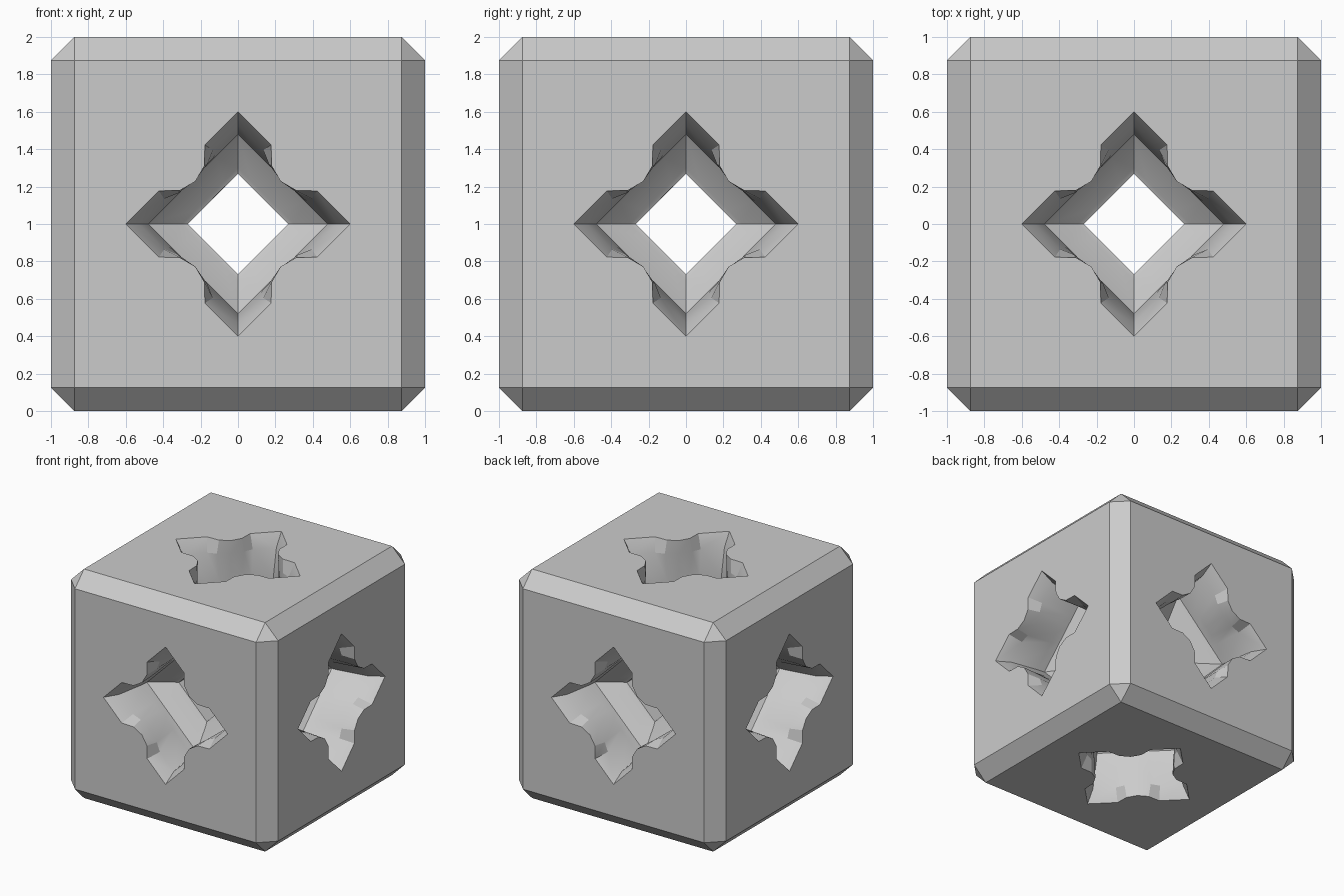
import bpy, bmesh, math
from mathutils import Matrix, Vector

cube = bpy.data.objects.get("Cube")
if cube:
    bpy.data.objects.remove(cube, do_unlink=True)

grey = bpy.data.materials.new("light_grey")
grey.use_nodes = True
color = (0.6, 0.6, 0.6, 1)
grey.diffuse_color = color
grey.node_tree.nodes["Principled BSDF"].inputs["Base Color"].default_value = color


def make_object(name, bm):
    bmesh.ops.recalc_face_normals(bm, faces=bm.faces)
    mesh = bpy.data.meshes.new(name)
    bm.to_mesh(mesh)
    bm.free()
    mesh.materials.append(grey)
    obj = bpy.data.objects.new(name, mesh)
    bpy.context.collection.objects.link(obj)
    return obj


def diamond(w):
    # One eighth of a diamond outline
    return [(w * f, w * (1 - f)) for f in (0, 0.25, 0.37, 0.5)]


def full_ring(eighth):
    # Mirror an eighth about the diagonal, then turn it four times
    quarter = eighth + [(y, x) for x, y in reversed(eighth[1:-1])]
    ring = []
    for k in range(4):
        turn = Matrix.Rotation(-k * math.pi / 2, 2)
        ring += [turn @ Vector(p) for p in quarter]
    return ring


# Four-lobed mouth, steep pocket, then a funnel to a narrow shaft: (depth, outline)
mouth = [(0, 0.6), (0.177, 0.423), (0.18, 0.31), (0.228, 0.228)]
lobe_wall = [(0, 0.53), (0.135, 0.395), (0.165, 0.32), (0.23, 0.23)]
profile = [(-0.1, mouth), (0, mouth), (0.115, lobe_wall),
           (0.36, diamond(0.487)), (0.43, diamond(0.48)),
           (0.557, diamond(0.3)), (0.57, diamond(0.27))]


def make_cutter(name, rotation):
    bm = bmesh.new()
    sections = [(1 - d, e) for d, e in profile]
    sections += [(-h, e) for h, e in reversed(sections)]
    loops = [[bm.verts.new((p.x, p.y, h)) for p in full_ring(e)] for h, e in sections]
    count = len(loops[0])
    for a, b in zip(loops, loops[1:]):
        for i in range(count):
            j = (i + 1) % count
            bm.faces.new((a[i], a[j], b[j], b[i]))
    bm.faces.new(loops[0])
    bm.faces.new(loops[-1])
    bm.transform(Matrix.Translation((0, 0, 1)) @ rotation)
    obj = make_object(name, bm)
    obj.hide_render = True
    return obj


# Chamfered cube body
bm = bmesh.new()
bmesh.ops.create_cube(bm, size=2, matrix=Matrix.Translation((0, 0, 1)))
bmesh.ops.bevel(bm, geom=bm.edges[:], offset=0.125, segments=1, affect='EDGES')
body = make_object("pierced_block", bm)

# Three crossing shafts
cutters = [make_cutter("vertical_shaft", Matrix.Identity(4)),
           make_cutter("front_shaft", Matrix.Rotation(math.pi / 2, 4, 'X')),
           make_cutter("side_shaft", Matrix.Rotation(math.pi / 2, 4, 'Y'))]
bpy.ops.object.select_all(action='DESELECT')
bpy.context.view_layer.objects.active = body
body.select_set(True)
for cutter in cutters:
    mod = body.modifiers.new(cutter.name, 'BOOLEAN')
    mod.operation = 'DIFFERENCE'
    mod.solver = 'EXACT'
    mod.object = cutter
    bpy.ops.object.modifier_apply(modifier=mod.name)
for cutter in cutters:
    bpy.data.objects.remove(cutter, do_unlink=True)
bpy.ops.object.shade_smooth_by_angle(angle=math.radians(25))
